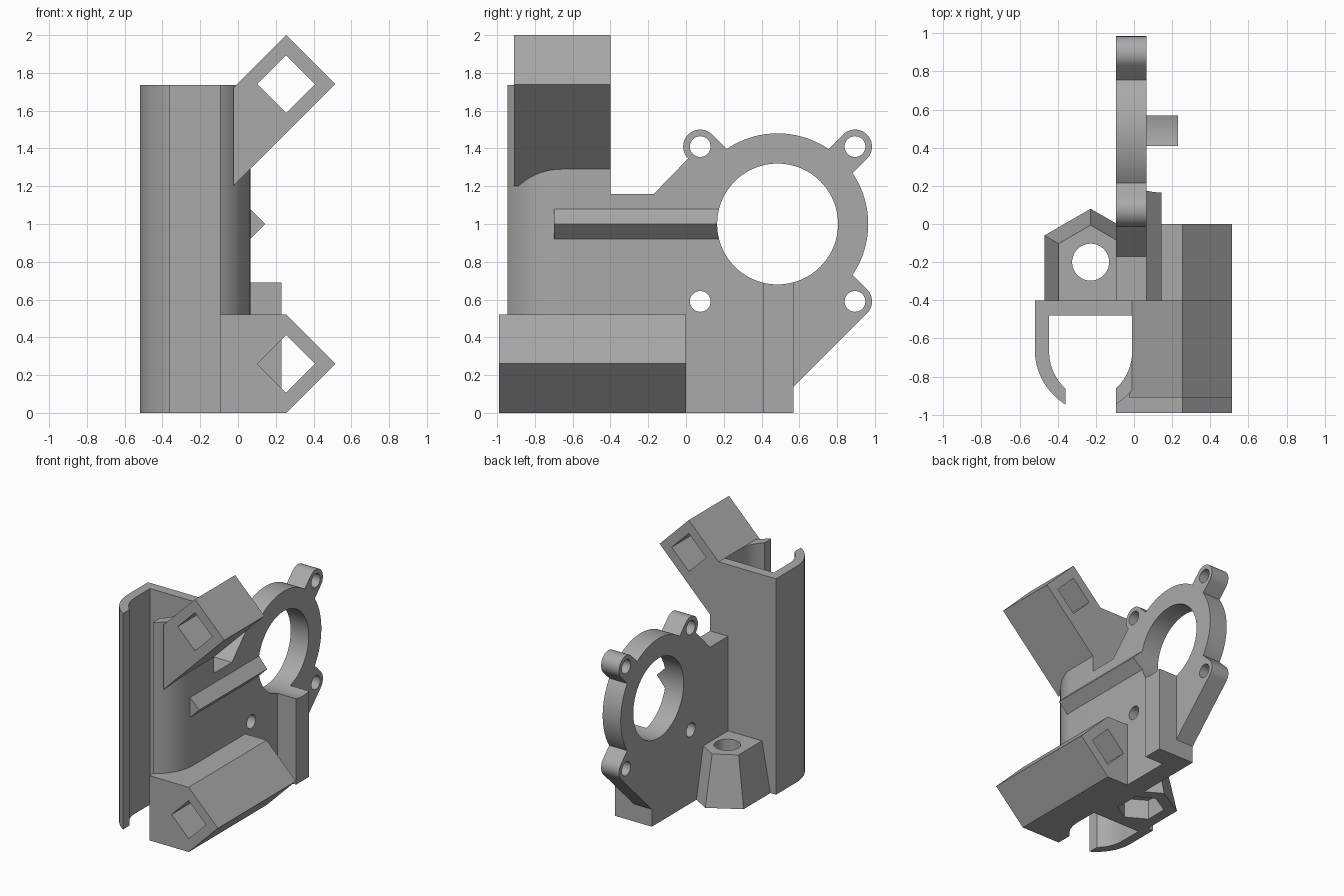
import bpy, bmesh
from math import sin, cos, radians, asin, degrees
from mathutils import Vector

old = bpy.data.objects.get("Cube")
if old:
    bpy.data.objects.remove(old, do_unlink=True)

grey = bpy.data.materials.new("plain_grey")
grey.use_nodes = True
COLOUR = (0.4, 0.4, 0.4, 1)
grey.diffuse_color = COLOUR
grey.node_tree.nodes["Principled BSDF"].inputs["Base Color"].default_value = COLOUR

PLACE = {"x": lambda u, v, w: (w, u, v),
         "y": lambda u, v, w: (u, w, v),
         "z": lambda u, v, w: (u, v, w)}


def arc(cx, cy, r, start, end, steps=24):
    angles = [radians(start + (end - start) * i / steps) for i in range(steps + 1)]
    return [(cx + r * cos(a), cy + r * sin(a)) for a in angles]


def circle(cx, cy, r, sides=64, turn=0):
    return arc(cx, cy, r, turn, turn + 360, sides)[:-1]


def loft(name, lower, upper, axis, a, b):
    """Solid between two matching outlines at a and b along an axis."""
    bm = bmesh.new()
    put = PLACE[axis]
    low = [bm.verts.new(put(u, v, a)) for u, v in lower]
    top = [bm.verts.new(put(u, v, b)) for u, v in upper]
    bm.faces.new(low)
    bm.faces.new(top)
    n = len(low)
    for i in range(n):
        j = (i + 1) % n
        bm.faces.new((low[i], low[j], top[j], top[i]))
    bmesh.ops.recalc_face_normals(bm, faces=bm.faces)
    mesh = bpy.data.meshes.new(name)
    bm.to_mesh(mesh)
    bm.free()
    mesh.materials.append(grey)
    ob = bpy.data.objects.new(name, mesh)
    bpy.context.collection.objects.link(ob)
    return ob


def prism(name, outline, axis, a, b):
    return loft(name, outline, outline, axis, a, b)


def cut(ob, *cutters):
    for c in cutters:
        mod = ob.modifiers.new("cut", "BOOLEAN")
        mod.operation, mod.solver, mod.object = "DIFFERENCE", "EXACT", c


def diamond(cx, cz, r):
    return [(cx, cz - r), (cx + r, cz), (cx, cz + r), (cx - r, cz)]


MID = -0.2275           # sleeve centre line
BACK, FRONT = -0.4, -0.99
INNER, OUTER = -0.095, 0.065   # plate faces


def mirrored(half):
    return half + [(2 * MID - x, y) for x, y in reversed(half)]


# Open sleeve with curved lips
cavity = prism("sleeve_cavity_cutter", mirrored(
    [(-0.445, -0.48)] + arc(-0.185, -0.67, 0.26, 180, 227.7) + [(-0.36, -1.2)]),
    "z", -0.1, 2.2)
sleeve = prism("sleeve", mirrored(
    [(-0.52, BACK)] + arc(-0.185, -0.66, 0.335, 180, 238.5)), "z", 0, 1.735)
cut(sleeve, cavity)

# Fan plate: ring with three ears, joined to a web
RY, RZ, RING, EAR = 0.485, 1.0, 0.48, 0.09
near, far, low, high = 0.075, 0.895, 0.59, 1.41
gap = degrees(asin(EAR / RING))
outline = [(BACK, 0), (0.57, 0), (0.57, 0.14)]
outline += arc(far, low, EAR, -45, 45)
outline += arc(RY, RZ, RING, -45 + gap, 45 - gap)
outline += arc(far, high, EAR, -45, 135)
outline += arc(RY, RZ, RING, 45 + gap, 135 - gap)
outline += arc(near, high, EAR, 45, 225)
outline += [(-0.17, 1.16), (BACK, 1.16)]
plate = prism("fan_plate", outline, "x", INNER, OUTER)
bore = prism("fan_bore_cutter", circle(RY, RZ, 0.32, 96), "x", -0.5, 0.5)
cut(plate, bore)
for y in (near, far):
    for z in (low, high):
        cut(plate, prism("screw_hole_cutter", circle(y, z, 0.055, 32), "x", -0.5, 0.5))

# Stiffening rail and support post, trimmed by the fan bore
rail = prism("rail", [(OUTER, 0.92), (0.145, 1.0), (OUTER, 1.08)], "y", -0.7, 0.25)
post = prism("support_post", [(0.41, 0), (0.57, 0), (0.57, 0.75), (0.41, 0.75)],
             "x", OUTER, 0.23)
cut(rail, bore)
cut(post, bore)

# Lower and upper square-bore arms
AX, LOW, UP, R = 0.255, 0.26, 1.74, 0.26
lower_arm = prism("lower_arm", [(INNER, 0), (AX, 0), (AX + R, LOW),
                                (AX, LOW + R), (INNER, LOW + R)], "y", FRONT, 0)
upper_arm = prism("upper_arm", [(-0.025, 1.2), (AX + R, UP), (AX, UP + R),
                                (-0.025, 1.72)], "y", -0.91, BACK)
for arm, z in ((lower_arm, LOW), (upper_arm, UP)):
    cut(arm, cavity, prism("square_bore_cutter", diamond(AX, z, 0.153), "y", -1.2, 0.2))

# Tapered boss with screw hole and nut pocket
BY = -0.2


def boss_outline(r):
    hexagon = circle(MID, BY, r, 6, 30)
    return [hexagon[0], hexagon[1], hexagon[2], (hexagon[2][0], BACK), (hexagon[0][0], BACK)]


boss = loft("nut_boss", boss_outline(0.28), boss_outline(0.194), "z", 0, 0.4)
cut(boss, prism("boss_hole_cutter", circle(MID, BY, 0.097, 48), "z", -0.1, 0.6),
    prism("nut_pocket_cutter", circle(MID, BY, 0.18, 6, 30), "z", -0.1, 0.16))

# Apply the cuts, hide the cutters, shade by angle
bpy.context.view_layer.update()
parts = [sleeve, plate, rail, post, lower_arm, upper_arm, boss]
graph = bpy.context.evaluated_depsgraph_get()
meshes = [bpy.data.meshes.new_from_object(p.evaluated_get(graph)) for p in parts]
for part, mesh in zip(parts, meshes):
    part.modifiers.clear()
    part.data = mesh
for ob in list(bpy.data.objects):
    if ob.name.split(".")[0].endswith("_cutter"):
        bpy.data.objects.remove(ob, do_unlink=True)
for part in parts:
    bpy.ops.object.select_all(action="DESELECT")
    part.select_set(True)
    bpy.context.view_layer.objects.active = part
    bpy.ops.object.shade_smooth_by_angle(angle=radians(30))
